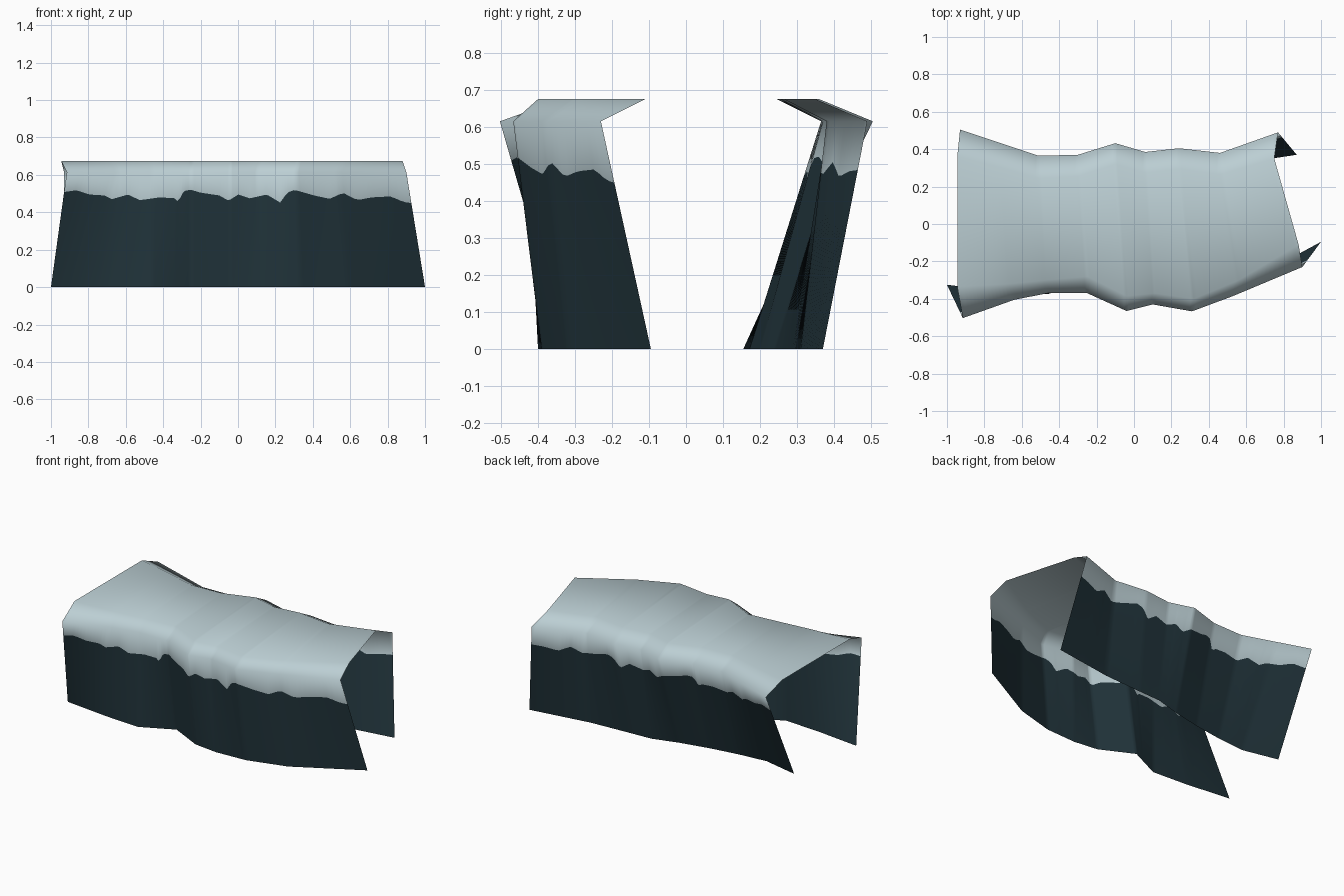
import bpy, bmesh
from mathutils import Vector

if "Cube" in bpy.data.objects:
    bpy.data.objects.remove(bpy.data.objects["Cube"])

def material(name, rgb):
    m = bpy.data.materials.new(name)
    m.diffuse_color = (*rgb, 1)
    m.use_nodes = True
    m.node_tree.nodes["Principled BSDF"].inputs["Base Color"].default_value = m.diffuse_color
    return m

pale = material("pale_blue_grey", (0.50, 0.62, 0.655))
dark = material("dark_slate", (0.016, 0.036, 0.046))

# Plan outlines (x, y), left to right: foot z=0, shoulder, top rim
front = {
    "foot": [(-1, -.325), (-.70, -.36), (-.46, -.375), (-.25, -.275), (-.04, -.38),
             (.12, -.40), (.33, -.39), (.585, -.32), (1, -.095)],
    "mid": [(-.915, -.503), (-.64, -.405), (-.46, -.37), (-.25, -.37), (-.04, -.465),
            (.10, -.43), (.31, -.467), (.53, -.385), (.90, -.23)],
    "top": [(-.945, -.335), (-.67, -.32), (-.47, -.30), (-.25, -.28), (-.04, -.385),
            (.11, -.37), (.32, -.40), (.56, -.30), (.88, -.11)],
}
back = {
    "foot": [(-.925, .207), (-.69, .155), (-.50, .172), (-.31, .20), (-.12, .24),
             (.05, .288), (.20, .295), (.47, .31), (.87, .37)],
    "mid": [(-.93, .505), (-.72, .435), (-.51, .365), (-.30, .37), (-.10, .432),
            (.06, .385), (.24, .405), (.46, .38), (.77, .49)],
    "top": [(-.945, .36), (-.72, .305), (-.51, .245), (-.30, .255), (-.10, .32),
            (.06, .275), (.24, .295), (.46, .265), (.75, .35)],
}
MID_Z, TOP_Z, STEPS = 0.615, 0.675, 14

# Ragged edge of the dark paint: (x, z)
ragged = [(-.94, .505), (-.85, .518), (-.78, .495), (-.70, .49), (-.66, .47), (-.58, .495),
          (-.52, .465), (-.42, .48), (-.34, .475), (-.32, .455), (-.29, .515), (-.25, .52),
          (-.20, .505), (-.10, .49), (-.05, .462), (0, .495), (.06, .475), (.15, .495),
          (.22, .452), (.26, .505), (.30, .52), (.40, .49), (.48, .472), (.55, .505),
          (.62, .465), (.70, .48), (.80, .485), (.86, .455), (.93, .445)]

def paint_height(x):
    for (x0, z0), (x1, z1) in zip(ragged, ragged[1:]):
        if x <= x1:
            t = max(0, (x - x0) / (x1 - x0))
            return z0 + (z1 - z0) * t
    return ragged[-1][1]

def resample(points, z):
    out = []
    for i, (a, b) in enumerate(zip(points, points[1:])):
        a, b = Vector((*a, z)), Vector((*b, z))
        out += [a.lerp(b, k / STEPS) for k in range(STEPS)]
    return out + [Vector((*points[-1], z))]

bm = bmesh.new()

def side_rows(side):
    foot = resample(side["foot"], 0)
    mid = resample(side["mid"], MID_Z)
    top = resample(side["top"], TOP_Z)
    edge = [f.lerp(m, paint_height(m.x) / MID_Z) for f, m in zip(foot, mid)]
    return [[bm.verts.new(p) for p in row] for row in (foot, edge, mid, top)]

# Wrap one skin over: front foot, paint edge, shoulder, top, then down the back
rows = side_rows(front) + side_rows(back)[::-1]
for r in range(len(rows) - 1):
    a, b = rows[r], rows[r + 1]
    for i in range(len(a) - 1):
        f = bm.faces.new((a[i], a[i + 1], b[i + 1], b[i]))
        f.smooth = True
        f.material_index = 1 if r in (0, len(rows) - 2) else 0

mesh = bpy.data.meshes.new("rock_ledge")
bm.to_mesh(mesh)
bm.free()
mesh.materials.append(pale)
mesh.materials.append(dark)
ledge = bpy.data.objects.new("rock_ledge", mesh)
bpy.context.collection.objects.link(ledge)
